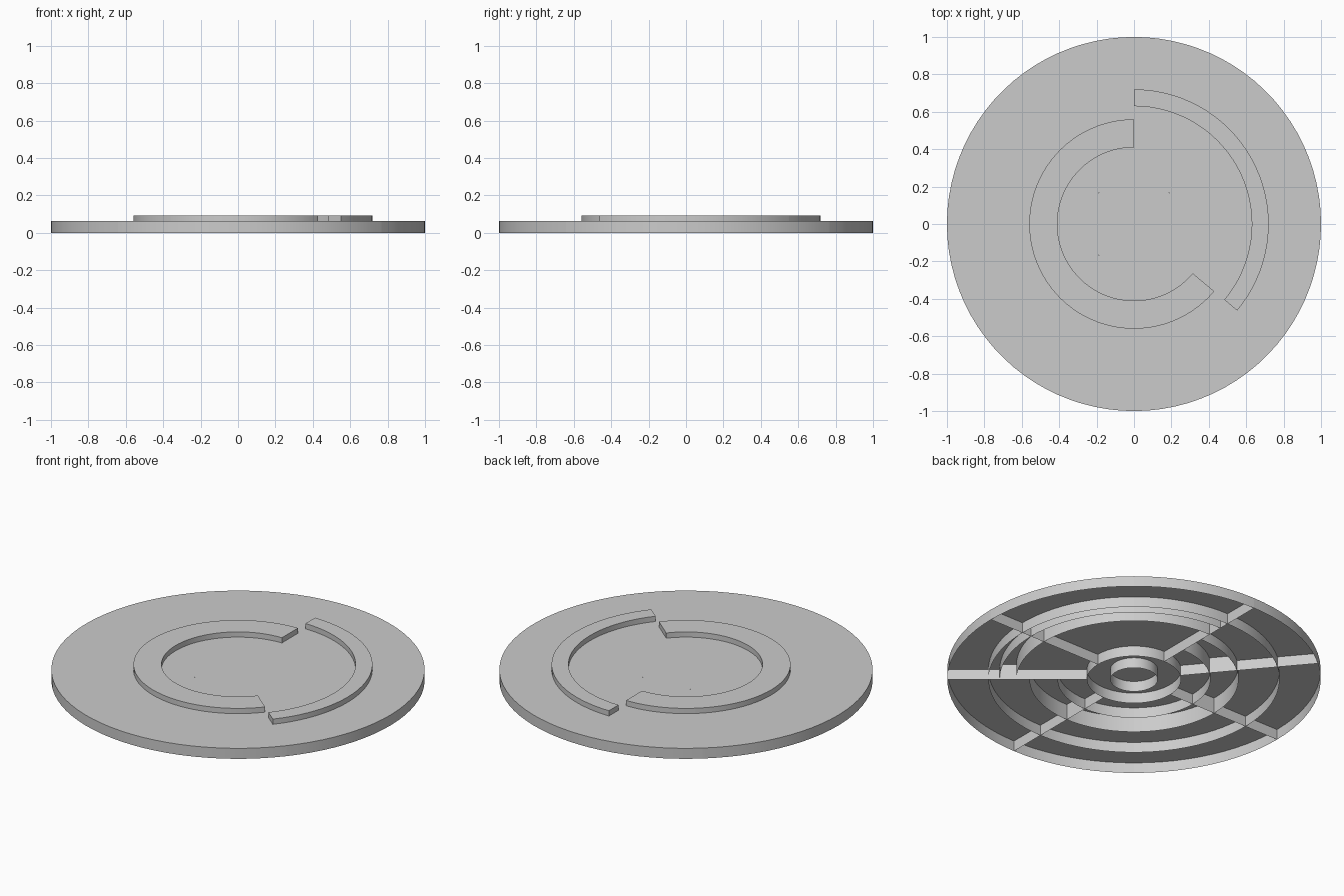
import bpy, bmesh
from math import radians, cos, sin, pi

if "Cube" in bpy.data.objects:
    bpy.data.objects.remove(bpy.data.objects["Cube"])

LOW, HIGH = 0.062, 0.093
STEP = 4.0  # degrees per arc segment


def finish(bm, name, bevel):
    """Round the top rim and corners, leave the underside open."""
    edges = [e for e in bm.edges
             if len(e.link_faces) == 2 and e.calc_face_angle() > radians(30)]
    bmesh.ops.bevel(bm, geom=edges, offset=bevel, segments=2, profile=0.5,
                    affect='EDGES', clamp_overlap=True)
    mesh = bpy.data.meshes.new(name)
    bm.to_mesh(mesh)
    bm.free()
    ob = bpy.data.objects.new(name, mesh)
    bpy.context.collection.objects.link(ob)
    bpy.ops.object.select_all(action='DESELECT')
    ob.select_set(True)
    bpy.context.view_layer.objects.active = ob
    bpy.ops.object.shade_smooth_by_angle(angle=radians(30))
    return ob


def tile(name, r0, r1, a0, a1, height, bevel=0.006):
    """Hollow tile: annular sector with a top and side walls, no bottom."""
    full = a1 - a0 >= 360
    n = max(3, round((a1 - a0) / STEP))
    count = n if full else n + 1
    bm = bmesh.new()

    def arc(r, z):
        angles = [radians(a0 + (a1 - a0) * i / n) for i in range(count)]
        return [bm.verts.new((r * cos(a), r * sin(a), z)) for a in angles]

    ob, ot = arc(r1, 0), arc(r1, height)
    if r0 > 0:
        ib, it = arc(r0, 0), arc(r0, height)
    else:
        bm.faces.new(ot)
    for j in range(n):
        k = (j + 1) % count
        bm.faces.new((ob[j], ob[k], ot[k], ot[j]))
        if r0 > 0:
            bm.faces.new((it[j], ot[j], ot[k], it[k]))
            bm.faces.new((ib[k], ib[j], it[j], it[k]))
    if not full:
        bm.faces.new((ib[0], ob[0], ot[0], it[0]))
        bm.faces.new((ob[-1], ib[-1], it[-1], ot[-1]))
    return finish(bm, name, bevel)


# centre cap and hub ring
tile("centre_cap", 0, 0.127, 0, 360, LOW)
tile("hub_ring", 0.127, 0.252, 0, 360, LOW)

# eight sectors, each with a raised arc at one of two radii
cuts = [-40, 0, 50, 90, 130, 180, 230, 270, 320]
for i, (a0, a1) in enumerate(zip(cuts, cuts[1:])):
    b0, b1 = (0.63, 0.72) if a0 < 90 else (0.41, 0.56)
    tile(f"inner_tile_{i}", 0.252, b0, a0, a1, LOW)
    tile(f"raised_arc_{i}", b0, b1, a0, a1, HIGH, 0.009)
    tile(f"middle_tile_{i}", b1, 0.78, a0, a1, LOW)
    tile(f"rim_tile_{i}", 0.78, 1.0, a0, a1, LOW)
